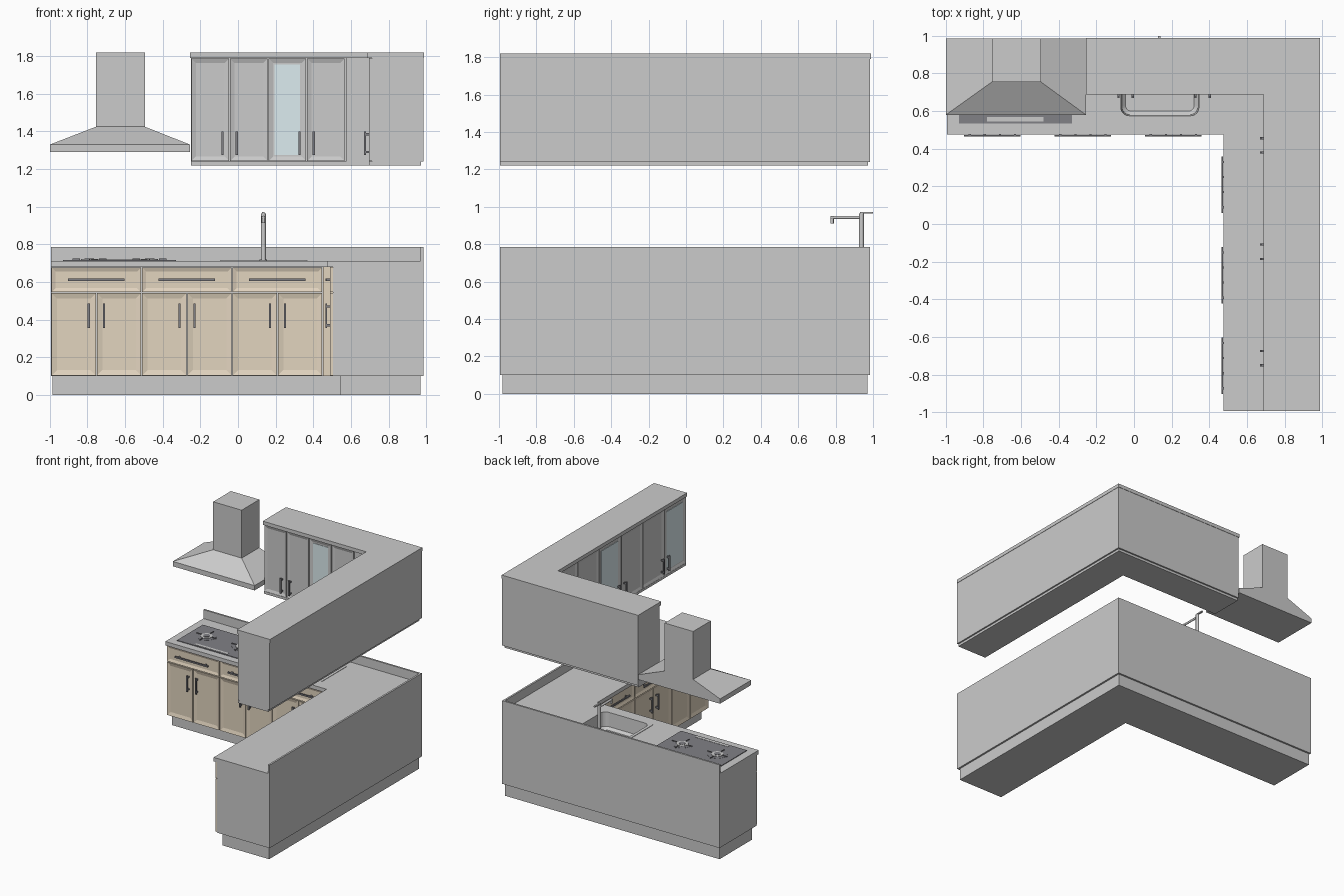
import bpy, bmesh, math
from mathutils import Matrix, Vector

if "Cube" in bpy.data.objects:
    bpy.data.objects.remove(bpy.data.objects["Cube"])


def mat(name, r, g, b):
    m = bpy.data.materials.new(name)
    m.diffuse_color = (r, g, b, 1)
    m.use_nodes = True
    m.node_tree.nodes["Principled BSDF"].inputs["Base Color"].default_value = m.diffuse_color
    return m


WOOD = mat("wood", 0.76, 0.66, 0.52)
STONE = mat("stone", 0.82, 0.81, 0.79)
KICK = mat("kick", 0.54, 0.54, 0.56)
DARK = mat("dark", 0.22, 0.22, 0.24)
GLASS = mat("glass", 0.72, 0.84, 0.87)
TURN = Matrix.Rotation(-math.pi / 2, 4, 'Z')   # back run -> right run
STAY = Matrix.Identity(4)


def finish(name, bm, m=None, rot=STAY):
    bmesh.ops.recalc_face_normals(bm, faces=bm.faces)
    bm.transform(rot)
    me = bpy.data.meshes.new(name)
    bm.to_mesh(me)
    bm.free()
    ob = bpy.data.objects.new(name, me)
    bpy.context.collection.objects.link(ob)
    if m:
        me.materials.append(m)
    return ob


def add_box(bm, x0, x1, y0, y1, z0, z1):
    M = Matrix.Translation(((x0 + x1) / 2, (y0 + y1) / 2, (z0 + z1) / 2)) \
        @ Matrix.Diagonal((x1 - x0, y1 - y0, z1 - z0, 1))
    bmesh.ops.create_cube(bm, size=1, matrix=M)


def boxes(name, dims, m=None, rot=STAY):
    bm = bmesh.new()
    for d in dims:
        add_box(bm, *d)
    return finish(name, bm, m, rot)


def prism(name, pts, z0, z1, m=None):
    bm = bmesh.new()
    f = bm.faces.new([bm.verts.new((x, y, z0)) for x, y in pts])
    ext = bmesh.ops.extrude_face_region(bm, geom=[f], use_keep_orig=True)
    bmesh.ops.translate(bm, vec=(0, 0, z1 - z0),
                        verts=[v for v in ext["geom"] if isinstance(v, bmesh.types.BMVert)])
    return finish(name, bm, m)


def ell(name, start, inner, outer, z0, z1, m=None, front=-0.995):
    """L-shaped slab: back run from x=start, right run from y=front."""
    return prism(name, [(start, inner), (inner, inner), (inner, front),
                        (outer, front), (outer, outer), (start, outer)], z0, z1, m)


def panel(name, x0, x1, z0, z1, y, rim, m=None, rot=STAY):
    """Framed door or drawer front with a recessed centre."""
    g = 0.003
    bm = bmesh.new()
    add_box(bm, x0 + g, x1 - g, y, y + 0.016, z0 + g, z1 - g)
    bm.normal_update()
    f = min(bm.faces, key=lambda f: f.calc_center_median().y)
    bmesh.ops.inset_region(bm, faces=[f], thickness=rim)
    bmesh.ops.translate(bm, verts=f.verts, vec=(0, 0.008, 0))
    return finish(name, bm, m, rot)


def handle(x, z, length, y, upright, rot):
    h, t = length / 2, 0.006
    if upright:
        d = [(x - t, x + t, y - 0.026, y - 0.016, z - h, z + h)]
        d += [(x - t, x + t, y - 0.016, y, z + s - t, z + s + t) for s in (-h + 0.015, h - 0.015)]
    else:
        d = [(x - h, x + h, y - 0.026, y - 0.016, z - t, z + t)]
        d += [(x + s - t, x + s + t, y - 0.016, y, z - t, z + t) for s in (-h + 0.03, h - 0.03)]
    boxes("handle", d, DARK, rot)


def round_rect(x0, x1, y0, y1, r, n=6):
    pts = []
    for i, (cx, cy) in enumerate([(x1 - r, y1 - r), (x0 + r, y1 - r), (x0 + r, y0 + r), (x1 - r, y0 + r)]):
        for k in range(n + 1):
            a = math.pi / 2 * (i + k / n)
            pts.append((cx + r * math.cos(a), cy + r * math.sin(a)))
    return pts


# Base cabinets, plinth, worktop and splashback
body = ell("base_carcass", -0.995, 0.506, 0.985, 0.10, 0.68)
ell("plinth", -0.985, 0.545, 0.97, 0, 0.10, KICK, -0.98)
top = ell("worktop", -0.995, 0.475, 0.985, 0.68, 0.712, STONE)
prism("splashback", [(-0.995, 0.97), (0.97, 0.97), (0.97, -0.995), (0.985, -0.995),
                     (0.985, 0.985), (-0.995, 0.985)], 0.712, 0.785, STONE)

# Base drawers and doors on both runs
YB = 0.49
for rot, start in ((STAY, -0.993), (TURN, -0.45)):
    for i in range(3):
        a = start + 0.481 * i
        c, b = a + 0.2405, a + 0.481
        panel("drawer_front", a, b, 0.543, 0.68, YB, 0.03, WOOD, rot)
        handle(c, 0.612, 0.30, YB, False, rot)
        for p, q, s in ((a, c, -1), (c, b, 1)):
            panel("base_door", p, q, 0.10, 0.543, YB, 0.04, WOOD, rot)
            handle(c + s * 0.04, 0.42, 0.13, YB, True, rot)
boxes("corner_filler", [(0.452, 0.506, YB, 0.506, 0.10, 0.68),
                        (YB, 0.506, 0.452, YB, 0.10, 0.68)], WOOD)

# Wall cabinets with cornice and light rail
ell("wall_carcass", -0.25, 0.711, 0.985, 1.24, 1.79)
ell("cornice", -0.255, 0.687, 0.988, 1.79, 1.82)
ell("light_rail", -0.25, 0.697, 0.972, 1.22, 1.24)
YW = 0.695


def wall_doors(start, width, count, glazed, off, rot):
    for i in range(count):
        a = start + width * i
        b = a + width
        panel("wall_door", a, b, 1.24, 1.79, YW, 0.032, None, rot)
        if i in glazed:
            boxes("glass_pane", [(a + 0.035, b - 0.035, YW + 0.004, YW + 0.01, 1.275, 1.755)], GLASS, rot)
        handle(b - off if i % 2 == 0 else a + off, 1.338, 0.125, YW, True, rot)


wall_doors(-0.25, 0.205, 4, (2,), 0.038, STAY)
wall_doors(-0.70, 0.2825, 6, (2, 5), 0.038, TURN)
boxes("wall_filler", [(0.573, 0.70, YW + 0.004, 0.711, 1.24, 1.79)])

# Extractor hood: rim slab, sloped canopy, chimney
boxes("hood_rim", [(-1, -0.255, 0.58, 0.985, 1.29, 1.33)])
bm = bmesh.new()
lo = [bm.verts.new(p + (1.33,)) for p in ((-1, 0.58), (-0.255, 0.58), (-0.255, 0.985), (-1, 0.985))]
hi = [bm.verts.new(p + (1.425,)) for p in ((-0.755, 0.755), (-0.495, 0.755), (-0.495, 0.985), (-0.755, 0.985))]
for i in range(4):
    j = (i + 1) % 4
    bm.faces.new((lo[i], lo[j], hi[j], hi[i]))
bm.faces.new(hi)
bm.faces.new(lo[::-1])
finish("hood_canopy", bm)
boxes("hood_chimney", [(-0.755, -0.495, 0.755, 0.985, 1.42, 1.82)])

# Hob with control strip, burners and pan supports
boxes("hob", [(-0.93, -0.33, 0.535, 0.87, 0.711, 0.717)], DARK)
boxes("hob_controls", [(-0.78, -0.48, 0.545, 0.568, 0.716, 0.719)])
for x in (-0.79, -0.47):
    for r, z in ((0.075, 0.718), (0.045, 0.721), (0.025, 0.724)):
        bm = bmesh.new()
        bmesh.ops.create_cone(bm, cap_ends=True, segments=24, radius1=r, radius2=r, depth=0.006,
                              matrix=Matrix.Translation((x, 0.72, z - 0.003)))
        finish("burner", bm, KICK if r == 0.045 else DARK)
    boxes("pan_support", [(x + s - 0.02, x + s + 0.02, 0.717, 0.723, 0.716, 0.724) for s in (-0.07, 0.07)]
          + [(x - 0.003, x + 0.003, 0.72 + s - 0.02, 0.72 + s + 0.02, 0.716, 0.724) for s in (-0.07, 0.07)], DARK)

# Sink: rim and bowl lofted from rounded rectangles, let into the worktop
cut = prism("sink_cutter", round_rect(-0.08, 0.355, 0.56, 0.88, 0.05), 0.56, 0.75)
cut.hide_render = True
cut.hide_viewport = True
for ob in (body, top):
    mod = ob.modifiers.new("sink_hole", 'BOOLEAN')
    mod.object = cut
    mod.solver = 'EXACT'
bm = bmesh.new()
rings = [(0, 0.025, 0.711), (0, 0.025, 0.715), (0.025, 0.045, 0.715), (0.03, 0.045, 0.60), (0.05, 0.03, 0.58)]
loops = [[bm.verts.new((x, y, z)) for x, y in round_rect(-0.095 + d, 0.37 - d, 0.55 + d, 0.90 - d, r)]
         for d, r, z in rings]
for A, B in zip(loops, loops[1:]):
    for i in range(len(A)):
        j = (i + 1) % len(A)
        bm.faces.new((A[i], A[j], B[j], B[i]))
bm.faces.new(loops[-1])
finish("sink", bm)


# Tap: post, spout with turned-down tip, and lever
def rod(name, p, q, r):
    p, q = Vector(p), Vector(q)
    bm = bmesh.new()
    M = Matrix.Translation((p + q) / 2) @ (q - p).to_track_quat('Z', 'Y').to_matrix().to_4x4()
    bmesh.ops.create_cone(bm, cap_ends=True, segments=20, radius1=r, radius2=r, depth=(q - p).length, matrix=M)
    ob = finish(name, bm)
    for f in ob.data.polygons:
        f.use_smooth = len(f.vertices) == 4


T = 0.135
rod("tap_base", (T, 0.938, 0.71), (T, 0.938, 0.72), 0.02)
rod("tap_post", (T, 0.938, 0.71), (T, 0.938, 0.965), 0.013)
rod("tap_spout", (T, 0.938, 0.943), (T, 0.772, 0.943), 0.009)
rod("tap_tip", (T, 0.781, 0.95), (T, 0.781, 0.912), 0.009)
boxes("tap_lever", [(T - 0.007, T + 0.007, 0.93, 1.0, 0.963, 0.973)])
